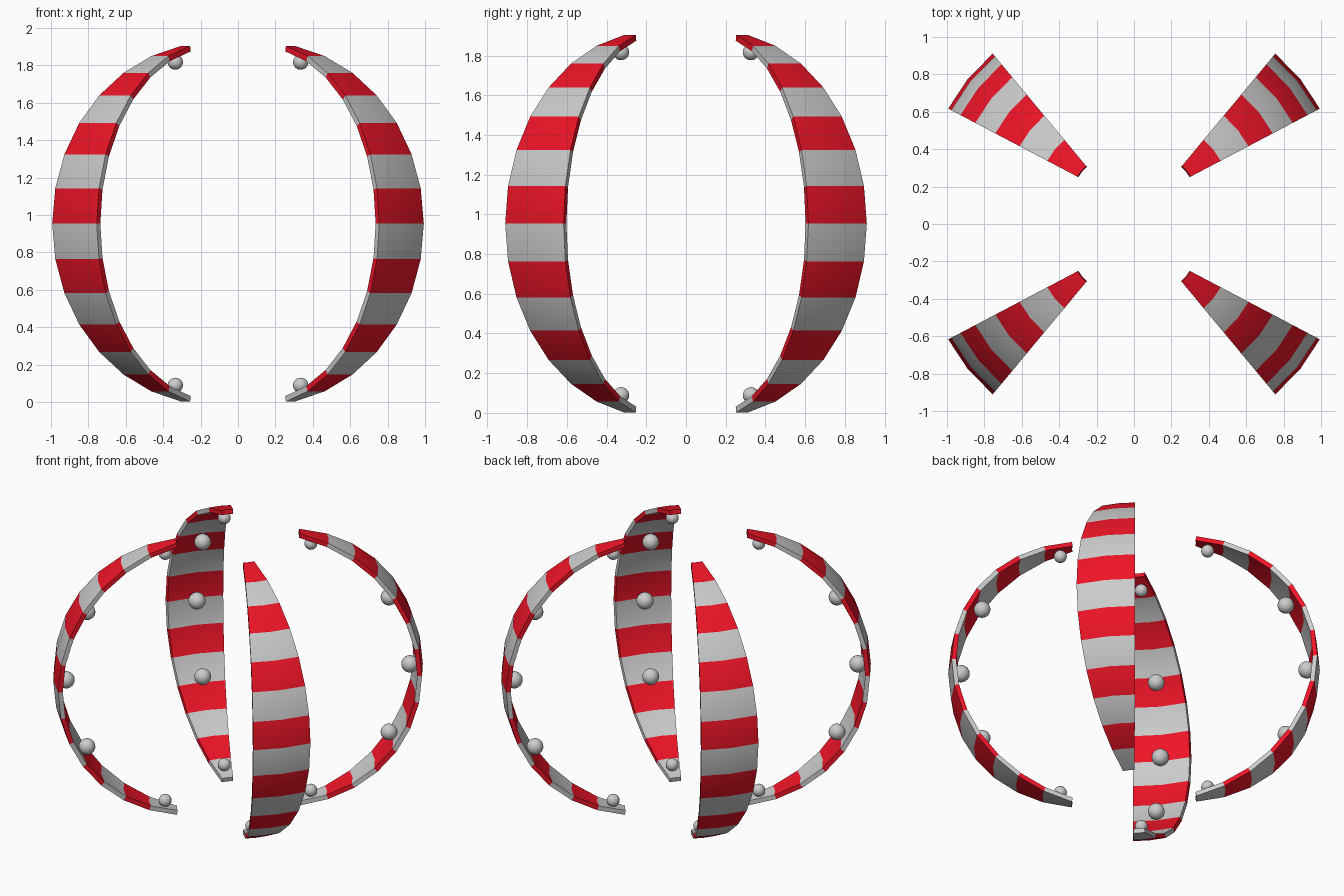
import bpy, bmesh
from math import sin, cos, radians
from mathutils import Vector

if "Cube" in bpy.data.objects:
    bpy.data.objects.remove(bpy.data.objects["Cube"])

CENTRE = Vector((0.135, 0.165, 0.953))   # sphere centre of the +x +y strip
R_OUT, R_IN = 0.97, 0.94
STEP = 11.25
AZ = 39.0

red = bpy.data.materials.new("red")
red.diffuse_color = (0.85, 0.007, 0.02, 1)
red.use_nodes = True
red.node_tree.nodes["Principled BSDF"].inputs["Base Color"].default_value = red.diffuse_color


def polar(r, lat, az=AZ):
    a, b = radians(lat), radians(az)
    return CENTRE + r * Vector((cos(a) * cos(b), cos(a) * sin(b), sin(a)))


def finish(name, bm, materials=()):
    bmesh.ops.recalc_face_normals(bm, faces=bm.faces)
    me = bpy.data.meshes.new(name)
    bm.to_mesh(me)
    bm.free()
    ob = bpy.data.objects.new(name, me)
    bpy.context.collection.objects.link(ob)
    for m in materials:
        me.materials.append(m)
    bpy.ops.object.select_all(action='DESELECT')
    ob.select_set(True)
    bpy.context.view_layer.objects.active = ob
    bpy.ops.object.shade_smooth_by_angle(angle=radians(30))
    # repeat in all four quarters
    mir = ob.modifiers.new("quarters", 'MIRROR')
    mir.use_axis = (True, True, False)
    mir.use_mirror_merge = False
    return ob


# Striped curved strips: 14 bands, closed cross-section of outer and inner skin
bm = bmesh.new()
azs = (AZ - STEP, AZ, AZ + STEP)
rings = []
for i in range(15):
    lat = (7 - i) * STEP
    section = [(R_OUT, a) for a in azs] + [(R_IN, a) for a in reversed(azs)]
    rings.append([bm.verts.new(polar(r, lat, a)) for r, a in section])
for i in range(14):
    up, lo = rings[i], rings[i + 1]
    for k in range(6):
        j = (k + 1) % 6
        f = bm.faces.new((up[k], up[j], lo[j], lo[k]))
        f.material_index = 1 if i % 2 == 0 else 0
for ring, mat in ((rings[0], 1), (rings[-1], 0)):
    for q in ((0, 1, 4, 5), (1, 2, 3, 4)):
        bm.faces.new([ring[n] for n in q]).material_index = mat
finish("striped_strips", bm, (None, red))

# Round bulbs resting on the inner face of each strip
bm = bmesh.new()
for lat, r in ((73.4, 0.041), (32, 0.053), (0, 0.055), (-32, 0.053), (-73.4, 0.041)):
    s = bmesh.ops.create_uvsphere(bm, u_segments=24, v_segments=14, radius=r)
    bmesh.ops.translate(bm, verts=s["verts"], vec=polar(R_IN - r + 0.003, lat))
finish("bulbs", bm)
